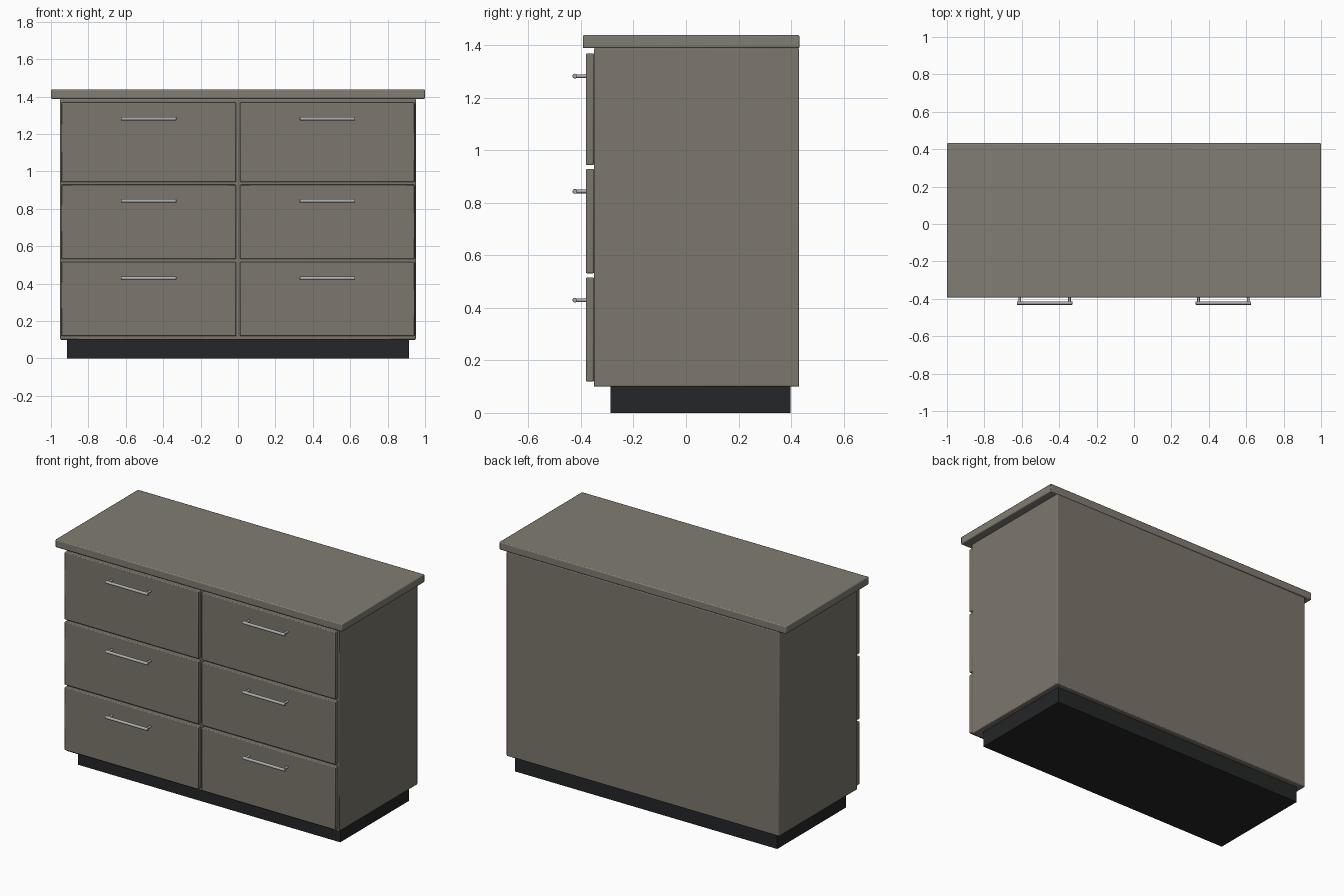
import bpy, bmesh, math
from mathutils import Matrix, Vector

if "Cube" in bpy.data.objects:
    bpy.data.objects.remove(bpy.data.objects["Cube"])


def material(name, rgb):
    m = bpy.data.materials.new(name)
    m.diffuse_color = (*rgb, 1)
    m.use_nodes = True
    m.node_tree.nodes["Principled BSDF"].inputs["Base Color"].default_value = m.diffuse_color
    return m


TAUPE = material("taupe_lacquer", (0.20, 0.18, 0.15))
STONE = material("worktop_taupe", (0.22, 0.205, 0.17))
BLACK = material("black_plinth", (0.018, 0.019, 0.02))
METAL = material("brushed_metal", (0.42, 0.42, 0.43))


def finish(name, bm, mat, bevel):
    mesh = bpy.data.meshes.new(name)
    bm.to_mesh(mesh)
    bm.free()
    obj = bpy.data.objects.new(name, mesh)
    bpy.context.collection.objects.link(obj)
    mesh.materials.append(mat)
    if bevel:
        mod = obj.modifiers.new("edge_softening", 'BEVEL')
        mod.width = bevel
        mod.segments = 2
        mod.limit_method = 'ANGLE'
    bpy.ops.object.select_all(action='DESELECT')
    obj.select_set(True)
    bpy.context.view_layer.objects.active = obj
    bpy.ops.object.shade_smooth_by_angle(angle=math.radians(35))
    return obj


def box(name, x0, x1, y0, y1, z0, z1, mat, bevel=0.0):
    lo, hi = Vector((x0, y0, z0)), Vector((x1, y1, z1))
    bm = bmesh.new()
    bmesh.ops.create_cube(bm, size=1, matrix=Matrix.Translation((lo + hi) / 2)
                          @ Matrix.Diagonal((*(hi - lo), 1)))
    return finish(name, bm, mat, bevel)


def rod(bm, centre, length, radius, axis):
    # Cylinder laid along the X or Y axis
    turn = Matrix.Rotation(math.pi / 2, 4, 'Y' if axis == 'X' else 'X')
    bmesh.ops.create_cone(bm, cap_ends=True, segments=20, radius1=radius, radius2=radius,
                          depth=length, matrix=Matrix.Translation(centre) @ turn)


def handle(name, x, z):
    # Round bar carried on two short posts
    bm = bmesh.new()
    rod(bm, (x, -0.423, z), 0.296, 0.009, 'X')
    for s in (-1, 1):
        rod(bm, (x + s * 0.133, -0.401, z), 0.044, 0.007, 'Y')
    return finish(name, bm, METAL, 0.0015)


# Recessed plinth, carcass and overhanging worktop
box("plinth", -0.915, 0.915, -0.288, 0.398, 0.0, 0.10, BLACK)
box("carcass", -0.951, 0.951, -0.351, 0.431, 0.10, 1.388, TAUPE, 0.005)
box("worktop", -1.0, 1.0, -0.393, 0.432, 1.388, 1.438, STONE, 0.006)

# Two columns of three drawers: bottom, top, handle height
rows = {"bottom": (0.119, 0.516, 0.429),
        "middle": (0.531, 0.929, 0.843),
        "upper": (0.943, 1.368, 1.282)}
for side, cx in (("left", -0.478), ("right", 0.478)):
    for row, (z0, z1, zh) in rows.items():
        box(f"{side}_{row}_drawer_front", cx - 0.467, cx + 0.467,
            -0.381, -0.350, z0, z1, TAUPE, 0.005)
        handle(f"{side}_{row}_handle", cx, zh)
